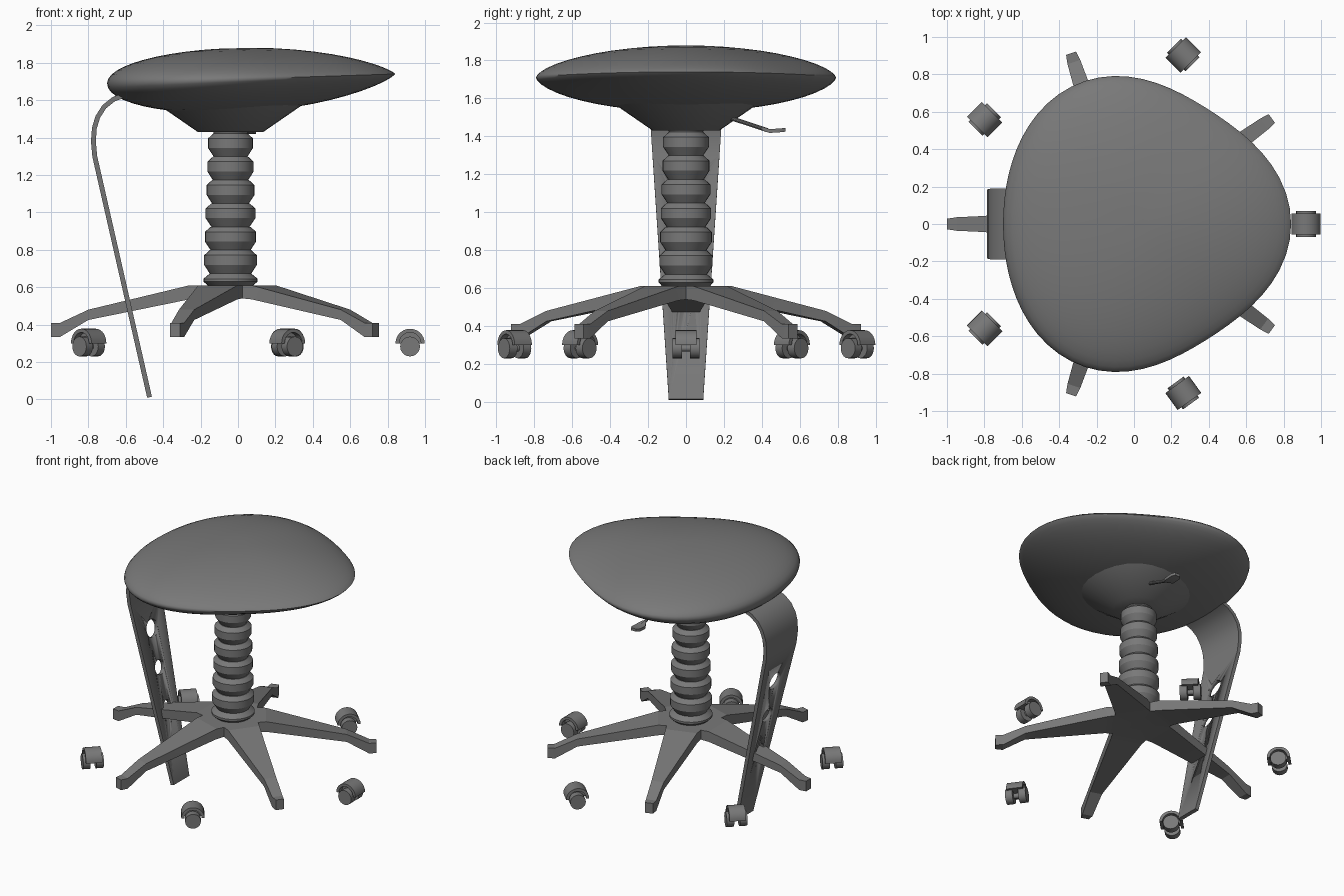
import bpy, bmesh, math
from mathutils import Matrix, Vector

if "Cube" in bpy.data.objects:
    bpy.data.objects.remove(bpy.data.objects["Cube"])

GREY = bpy.data.materials.new("dark_grey")
GREY.use_nodes = True
GREY.diffuse_color = (0.19, 0.19, 0.19, 1)
GREY.node_tree.nodes["Principled BSDF"].inputs["Base Color"].default_value = (0.19, 0.19, 0.19, 1)

AXIS_X = -0.04  # x of the column axis


def finish(bm, name, angle=35):
    """Turn a bmesh into a named, shaded object."""
    bmesh.ops.recalc_face_normals(bm, faces=bm.faces[:])
    mesh = bpy.data.meshes.new(name)
    bm.to_mesh(mesh)
    bm.free()
    mesh.materials.append(GREY)
    obj = bpy.data.objects.new(name, mesh)
    bpy.context.collection.objects.link(obj)
    bpy.ops.object.select_all(action="DESELECT")
    obj.select_set(True)
    bpy.context.view_layer.objects.active = obj
    bpy.ops.object.shade_smooth_by_angle(angle=math.radians(angle))
    return obj


def loft(bm, rings):
    """Skin a list of closed rings and cap both ends."""
    loops = [[bm.verts.new(p) for p in ring] for ring in rings]
    n = len(loops[0])
    for a, b in zip(loops, loops[1:]):
        for i in range(n):
            j = (i + 1) % n
            bm.faces.new((a[i], a[j], b[j], b[i]))
    bm.faces.new(loops[0][::-1])
    bm.faces.new(loops[-1])


def circle(r, z, n=28):
    return [(AXIS_X + r * math.cos(math.tau * i / n), r * math.sin(math.tau * i / n), z)
            for i in range(n)]


def cylinder(bm, r, a, b, n=20):
    a, b = Vector(a), Vector(b)
    turn = (b - a).to_track_quat("Z", "Y").to_matrix().to_4x4()
    bmesh.ops.create_cone(bm, cap_ends=True, segments=n, radius1=r, radius2=r,
                          depth=(b - a).length, matrix=Matrix.Translation((a + b) / 2) @ turn)


# Seat cushion: rounded triangle rings, puffed above and below a tilted rim
def seat_ring(s, top, n=64):
    ring = []
    for i in range(n):
        t = math.tau * i / n
        r = (0.767 + 0.054 * math.cos(t) - 0.009 * math.cos(2 * t)
             + 0.046 * math.cos(3 * t) + 0.012 * math.cos(4 * t))
        x, y = -0.03 + s * r * math.cos(t), s * r * math.sin(t)
        rim = 1.69 + 0.0325 * (x + 0.7)
        power = 0.62 + 0.14 * math.cos(t)
        puff = max(0.0, 1 - s * s) ** power
        ring.append((x, y, rim + puff * (0.167 if top else -0.18)))
    return ring


steps = [math.sin(math.pi / 2 * k / 12) for k in range(1, 13)]
bm = bmesh.new()
loft(bm, [seat_ring(s, False) for s in steps] + [seat_ring(s, True) for s in steps[-2::-1]])
finish(bm, "seat_cushion", 60)

# Conical mount under the seat
bm = bmesh.new()
loft(bm, [circle(0.175, 1.43), circle(0.4, 1.585)])
finish(bm, "seat_mount")

# Bellows column, slightly wider toward the floor
bm = bmesh.new()
rings = [circle(0.11, 0.6), circle(0.145, 0.63), circle(0.145, 0.645)]
for k in range(6):
    z, r = 0.745 + 0.125 * k, 0.141 - 0.0042 * k
    rings += [circle(r - 0.03, z - 0.072), circle(r, z - 0.026),
              circle(r, z + 0.026), circle(r - 0.03, z + 0.053)]
rings.append(circle(0.1, 1.45))
loft(bm, rings)
finish(bm, "bellows_column", 25)

# Star base: five tapered legs: radius, half width, top, bottom
SECTIONS = [(0, 0.002, 0.61, 0.54), (0.165, 0.12, 0.61, 0.54), (0.22, 0.11, 0.61, 0.535),
            (0.76, 0.043, 0.48, 0.425), (0.91, 0.036, 0.41, 0.335), (0.96, 0.028, 0.41, 0.335)]
for k in range(5):
    bm = bmesh.new()
    loft(bm, [[(r, -w, lo), (r, w, lo), (r, w, hi), (r, -w, hi)] for r, w, hi, lo in SECTIONS])
    bm.transform(Matrix.Translation((AXIS_X, 0, 0)) @ Matrix.Rotation(math.pi + k * math.tau / 5, 4, "Z"))
    finish(bm, f"base_leg_{k + 1}", 10)

# Casters: arched hood, centre web, two wheels and an axle, each swivelled
def arch(bm, outer, inner, half):
    pts = [(r, math.pi * i / 14) for r, order in ((outer, range(15)), (inner, range(14, -1, -1)))
           for i in order]
    loft(bm, [[(r * math.cos(t), y, 0.3 + r * math.sin(t)) for r, t in pts] for y in (-half, half)])


for k, axle_angle in enumerate((90, 135, 45, 45, 126)):
    t = math.tau * k / 5
    place = (Matrix.Translation((-0.03 + 0.95 * math.cos(t), 0.95 * math.sin(t), 0))
             @ Matrix.Rotation(math.radians(axle_angle - 90), 4, "Z"))
    bm = bmesh.new()
    arch(bm, 0.078, 0.058, 0.056)
    arch(bm, 0.06, 0.004, 0.018)
    bm.transform(place)
    finish(bm, f"caster_hood_{k + 1}")
    bm = bmesh.new()
    cylinder(bm, 0.018, (0, -0.03, 0.283), (0, 0.03, 0.283))
    for side in (-1, 1):
        cylinder(bm, 0.053, (0, side * 0.02, 0.283), (0, side * 0.07, 0.283))
    bm.transform(place)
    finish(bm, f"caster_wheels_{k + 1}")

# Curved rear strap, tapering to the floor
PATH = [(-0.473, 0.012), (-0.766, 1.3), (-0.773, 1.38), (-0.768, 1.45), (-0.75, 1.51),
        (-0.715, 1.565), (-0.665, 1.605), (-0.6, 1.63), (-0.54, 1.645)]
bm = bmesh.new()
rings = []
for i, (x, z) in enumerate(PATH):
    a, b = PATH[max(i - 1, 0)], PATH[min(i + 1, len(PATH) - 1)]
    along = Vector((b[0] - a[0], 0, b[1] - a[1])).normalized()
    out = Vector((-along.z, 0, along.x)) * 0.013
    w = 0.09 + 0.1 * min(z / 1.5, 1)
    c = Vector((x, 0, z))
    rings.append([c + out * s + Vector((0, y * w, 0)) for s, y in ((1, -1), (1, 1), (-1, 1), (-1, -1))])
loft(bm, rings)
strap = finish(bm, "rear_strap")

# Round holes through the strap
bm = bmesh.new()
for z, r in ((0.53, 0.042), (0.8, 0.052), (1.07, 0.063)):
    x = -0.473 - 0.2275 * z
    cylinder(bm, r, (x - 0.2, 0, z - 0.045), (x + 0.2, 0, z + 0.045), 28)
cutter = finish(bm, "hole_cutter")
cutter.hide_render = True
cut = strap.modifiers.new("holes", "BOOLEAN")
cut.object, cut.operation, cut.solver = cutter, "DIFFERENCE", "EXACT"
bpy.context.view_layer.objects.active = strap
bpy.ops.object.modifier_apply(modifier=cut.name)
bpy.data.objects.remove(cutter)

# Height lever: thin rod with a flat paddle
bm = bmesh.new()
cylinder(bm, 0.011, (0.06, 0.15, 1.525), (0.06, 0.43, 1.432), 10)
finish(bm, "lever_rod")
bm = bmesh.new()
loft(bm, [[(0.06 - w, y, z - 0.01), (0.06 + w, y, z - 0.01), (0.06 + w, y, z + 0.01), (0.06 - w, y, z + 0.01)]
          for y, w, z in ((0.4, 0.015, 1.442), (0.44, 0.035, 1.428), (0.5, 0.035, 1.432), (0.525, 0.02, 1.435))])
finish(bm, "lever_paddle")
